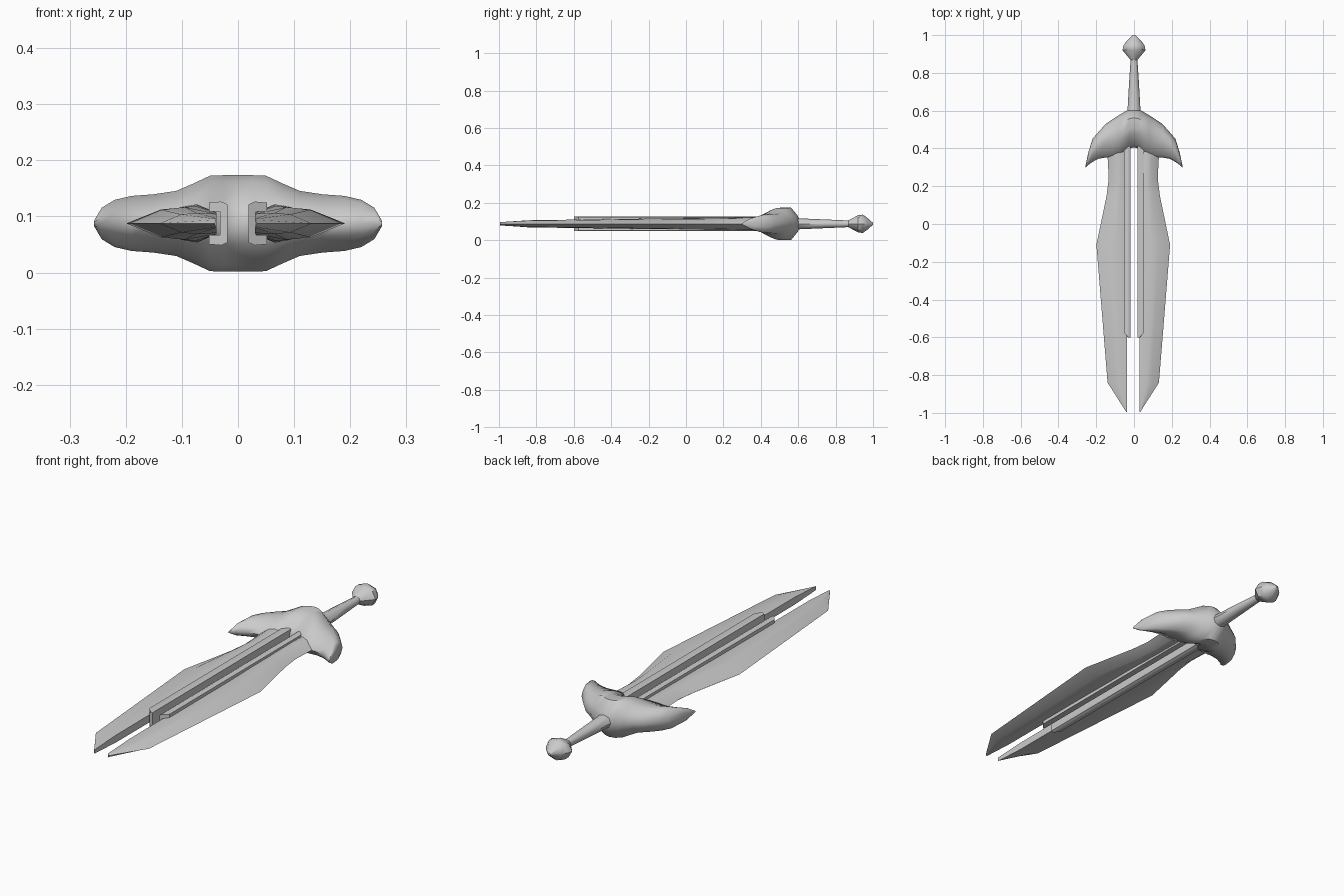
import bpy, bmesh, math

if "Cube" in bpy.data.objects:
    bpy.data.objects.remove(bpy.data.objects["Cube"])

ZC = 0.0875  # height of the sword's middle plane


def loft(name, rings, mirror=False, angle=35, caps=(True, True), x=0.0):
    """Skin a list of equal-length closed rings into one object."""
    bm = bmesh.new()
    vs = [[bm.verts.new(p) for p in r] for r in rings]
    n = len(rings[0])
    for a, b in zip(vs, vs[1:]):
        for i in range(n):
            j = (i + 1) % n
            bm.faces.new((a[i], a[j], b[j], b[i]))
    if caps[0]:
        bm.faces.new(vs[0])
    if caps[1]:
        bm.faces.new(vs[-1])
    bmesh.ops.remove_doubles(bm, verts=bm.verts, dist=1e-5)
    bmesh.ops.recalc_face_normals(bm, faces=bm.faces)
    me = bpy.data.meshes.new(name)
    bm.to_mesh(me)
    bm.free()
    ob = bpy.data.objects.new(name, me)
    bpy.context.collection.objects.link(ob)
    ob.location = (x, 0, ZC)
    if mirror:
        ob.modifiers.new("mirror", 'MIRROR')
    bpy.ops.object.select_all(action='DESELECT')
    bpy.context.view_layer.objects.active = ob
    ob.select_set(True)
    bpy.ops.object.shade_smooth_by_angle(angle=math.radians(angle))
    return ob


# Twin blades: y, outer edge x, half thickness at inner edge, at belly
stations = [(-0.995, 0.037, 0.009, 0.008), (-0.84, 0.136, 0.017, 0.019),
            (-0.11, 0.195, 0.019, 0.029), (0.15, 0.141, 0.019, 0.031),
            (0.24, 0.130, 0.019, 0.032), (0.33, 0.134, 0.019, 0.034),
            (0.45, 0.145, 0.019, 0.034)]
rings = []
for y, w, hi, hb in stations:
    x0 = 0.034
    xa, xb = x0 + 0.35 * (w - x0), x0 + 0.62 * (w - x0)
    rings.append([(x0, y, hi), (xa, y, hb), (xb, y, hb * 0.85), (w, y, 0),
                  (xb, y, -hb * 0.85), (xa, y, -hb), (x0, y, -hi)])
loft("twin_blades", rings, mirror=True, x=-0.004)

# Channel rails gripping the inner edge of each blade
c_section = [(0.019, 0.034), (0.030, 0.039), (0.052, 0.037), (0.052, 0.021), (0.032, 0.021),
             (0.032, -0.021), (0.052, -0.021), (0.052, -0.037), (0.030, -0.039), (0.019, -0.034)]
rings = [[(x, y + (0.025 if x > 0.04 and y < 0 else 0), z) for x, z in c_section]
         for y in (-0.6, 0.46)]
loft("blade_rails", rings, mirror=True, angle=20)

# Winged guard, lofted across x: x, front y, back y, half height, roundness of the crown
wing = [(0.0, 0.405, 0.612, 0.086), (0.025, 0.40, 0.607, 0.086), (0.05, 0.375, 0.594, 0.085),
        (0.08, 0.36, 0.576, 0.071), (0.11, 0.352, 0.557, 0.058), (0.15, 0.352, 0.53, 0.052),
        (0.19, 0.345, 0.485, 0.049), (0.22, 0.328, 0.45, 0.042), (0.243, 0.312, 0.375, 0.028),
        (0.257, 0.298, 0.306, 0.004)]
crown = [(0.0, 0.0), (0.07, 0.45), (0.36, 0.86), (0.5, 1.0), (0.76, 1.0), (0.93, 0.5), (1.0, 0.0)]
section = crown + [(t, -h) for t, h in crown[-2:0:-1]]
rings = [[(sx * 1, y0 + t * (y1 - y0), h * k) for t, k in section] for sx, y0, y1, h in wing]
full = [[(-p[0], p[1], p[2]) for p in r] for r in rings[:0:-1]] + rings
loft("winged_guard", full, angle=50)


def turned(name, profile, sides, angle):
    """Rings around the y axis: y, half width, half height."""
    loft(name, [[(w * math.cos(2 * math.pi * i / sides), y, h * math.sin(2 * math.pi * i / sides))
                 for i in range(sides)] for y, w, h in profile], angle=angle)


# Tapered grip and faceted pommel
turned("grip", [(0.56, 0.042, 0.036), (0.61, 0.034, 0.029), (0.75, 0.026, 0.023),
                (0.885, 0.017, 0.017)], 8, 50)
turned("pommel", [(0.868, 0.018, 0.018), (0.92, 0.061, 0.046), (0.945, 0.056, 0.049),
                  (0.968, 0.04, 0.033), (1.0, 0.006, 0.005)], 8, 40)
